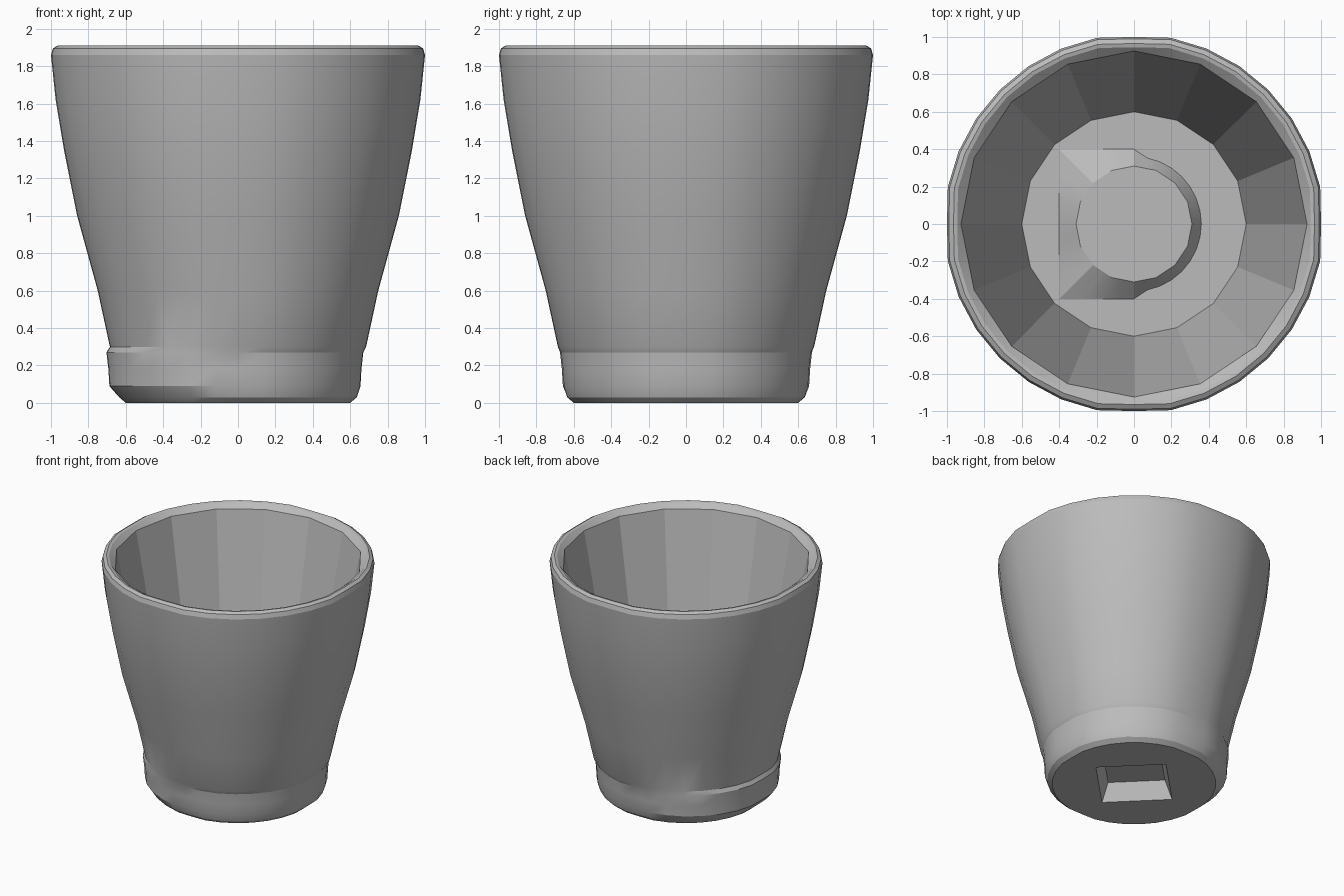
import bpy, bmesh, math

cube = bpy.data.objects.get("Cube")
if cube:
    bpy.data.objects.remove(cube, do_unlink=True)

SEGMENTS = 32


def ngon(n):
    """Unit polygon with a corner on the +x axis."""
    step = 2 * math.pi / n
    return lambda a: math.cos(step / 2) / math.cos(a % step - step / 2)


def flattened(a):
    """Unit circle, slightly flat on its four sides."""
    return min(1.015, 1 / max(abs(math.cos(a)), abs(math.sin(a))))


def swollen(a):
    """The foot bulges a little towards -x."""
    return flattened(a) * (1 + 0.05 * max(0, -math.cos(a)))


def half_square(a):
    """Square on the -x half, round on the other."""
    if math.cos(a) < 0.01:
        return 1 / max(abs(math.cos(a)), abs(math.sin(a)))
    return 0.9


grey = bpy.data.materials.new("matte grey")
grey.use_nodes = True
colour = (0.5, 0.5, 0.5, 1)
grey.diffuse_color = colour
shader = grey.node_tree.nodes["Principled BSDF"]
shader.inputs["Base Color"].default_value = colour
shader.inputs["Roughness"].default_value = 0.8

# Rows of radius, height and outline, from the underside to the inner floor
recess = [(0.30, 0.14, ngon(4)), (0.37, 0.0, ngon(4))]
foot = [(0.60, 0.0, flattened), (0.635, 0.03, flattened),
        (0.655, 0.09, swollen), (0.66, 0.18, swollen), (0.67, 0.27, swollen)]
wall = [(0.685, 0.30, flattened), (0.75, 0.60, flattened),
        (0.86, 1.0, flattened), (0.93, 1.35, flattened), (0.975, 1.62, flattened)]
rim = [(1.0, 1.86, flattened), (0.99, 1.895, flattened), (0.965, 1.91, flattened),
       (0.945, 1.905, flattened), (0.925, 1.87, ngon(16))]
inside = [(0.60, 0.17, ngon(16)), (0.40, 0.17, half_square), (0.31, 0.26, ngon(16))]
rows = recess + foot + wall + rim + inside

# Pot body
bm = bmesh.new()
rings = []
for radius, z, outline in rows:
    ring = []
    for i in range(SEGMENTS):
        a = 2 * math.pi * i / SEGMENTS
        r = radius * outline(a)
        ring.append(bm.verts.new((r * math.cos(a), r * math.sin(a), z)))
    rings.append(ring)

smooth_until = len(recess + foot + wall + rim) - 1
for level, (low, high) in enumerate(zip(rings, rings[1:])):
    for i in range(SEGMENTS):
        j = (i + 1) % SEGMENTS
        bm.faces.new((low[i], low[j], high[j], high[i]))

# Recess ceiling and raised centre of the floor
bm.faces.new(list(reversed(rings[0])))
bm.faces.new(rings[-1])
bmesh.ops.recalc_face_normals(bm, faces=bm.faces[:])

mesh = bpy.data.meshes.new("pot")
bm.to_mesh(mesh)
bm.free()
mesh.materials.append(grey)
pot = bpy.data.objects.new("pot", mesh)
bpy.context.collection.objects.link(pot)

# Smooth outer wall, faceted inside
bpy.ops.object.select_all(action="DESELECT")
pot.select_set(True)
bpy.context.view_layer.objects.active = pot
bpy.ops.object.shade_smooth_by_angle(angle=math.radians(20))
